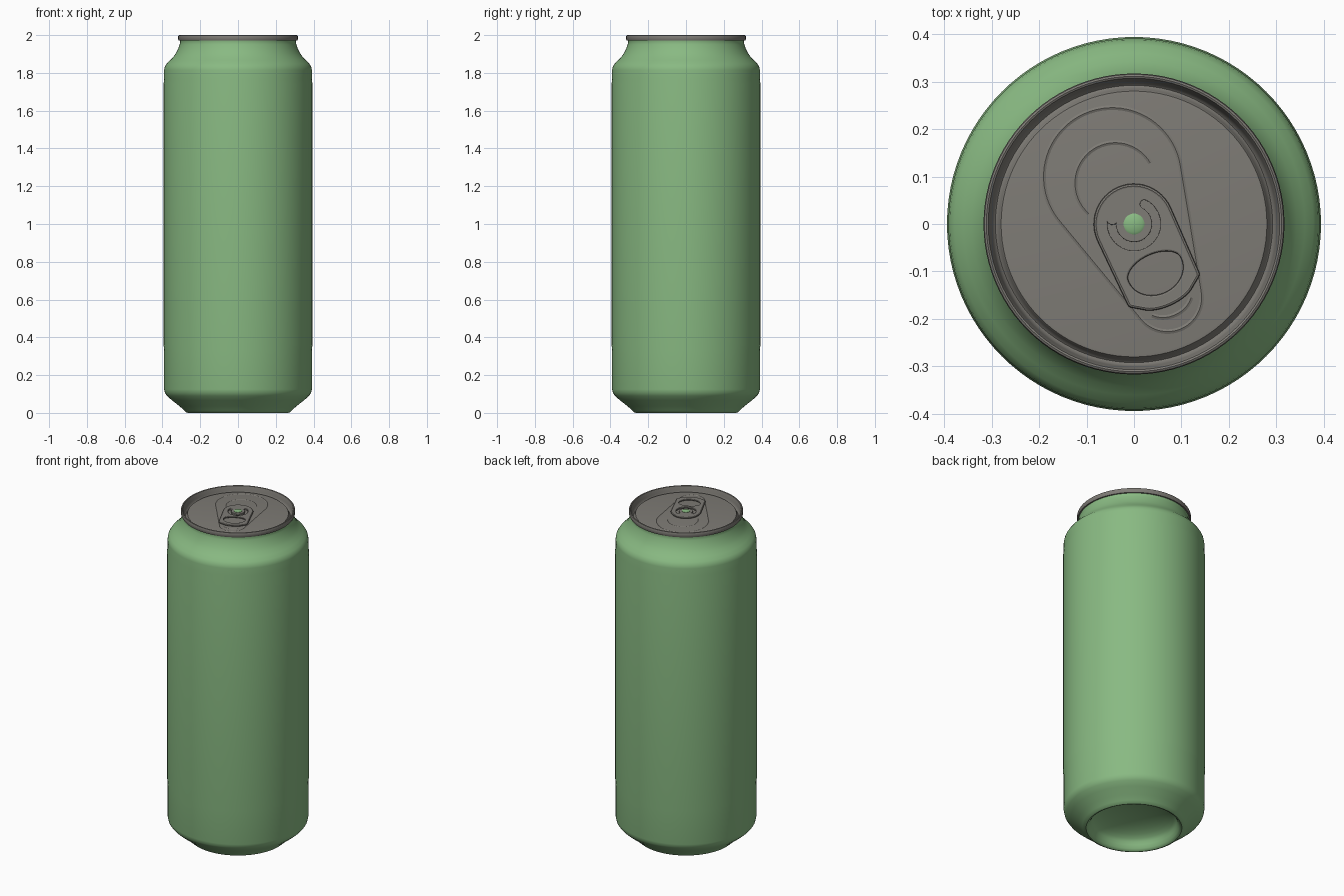
import bpy, bmesh, math
from mathutils import Matrix, Vector

cube = bpy.data.objects.get("Cube")
if cube:
    bpy.data.objects.remove(cube, do_unlink=True)

TAU = 2 * math.pi
PANEL_Z = 1.973               # height of the flat lid panel
TURN = math.radians(24.5)     # rotation of tab and embossing


def material(name, rgb):
    mat = bpy.data.materials.new(name)
    mat.use_nodes = True
    mat.diffuse_color = (*rgb, 1)
    mat.node_tree.nodes["Principled BSDF"].inputs["Base Color"].default_value = (*rgb, 1)
    return mat


green = material("can green", (0.25, 0.49, 0.225))
grey = material("lid grey", (0.21, 0.20, 0.18))


def smooth(obj, angle):
    bpy.ops.object.select_all(action="DESELECT")
    obj.select_set(True)
    bpy.context.view_layer.objects.active = obj
    bpy.ops.object.shade_smooth_by_angle(angle=math.radians(angle))


def lathe(name, profile, mat, steps=96, angle=40):
    """Revolve (radius, height) points around the z axis."""
    bm = bmesh.new()
    verts = [bm.verts.new((r, 0, z)) for r, z in profile]
    edges = [bm.edges.new(pair) for pair in zip(verts, verts[1:])]
    bmesh.ops.spin(bm, geom=verts + edges, cent=(0, 0, 0), axis=(0, 0, 1),
                   angle=TAU, steps=steps, use_duplicate=False)
    bmesh.ops.remove_doubles(bm, verts=bm.verts, dist=0.00005)
    bmesh.ops.recalc_face_normals(bm, faces=bm.faces)
    mesh = bpy.data.meshes.new(name)
    bm.to_mesh(mesh)
    bm.free()
    mesh.materials.append(mat)
    obj = bpy.data.objects.new(name, mesh)
    bpy.context.collection.objects.link(obj)
    smooth(obj, angle)
    return obj


def arc(cx, cy, r, start, end, n=24, ry=None):
    """Points along an arc, angles in degrees."""
    pts = []
    for i in range(n + 1):
        a = math.radians(start + (end - start) * i / n)
        pts.append((cx + r * math.cos(a), cy + (ry or r) * math.sin(a)))
    return pts


def curve_part(name, outlines, z, mat, closed=True, fill=True, extrude=0.0, bevel=0.0):
    """Filled plate or round bead from 2D outlines, turned with the tab, made into a mesh."""
    data = bpy.data.curves.new(name, "CURVE")
    data.dimensions = "2D" if fill else "3D"
    data.fill_mode = "BOTH" if fill else "FULL"
    data.extrude, data.bevel_depth, data.bevel_resolution = extrude, bevel, 2
    for pts in outlines:
        spline = data.splines.new("POLY")
        spline.points.add(len(pts) - 1)
        for point, (x, y) in zip(spline.points, pts):
            point.co = (x, y, 0, 1)
        spline.use_cyclic_u = closed
    data.materials.append(mat)
    obj = bpy.data.objects.new(name, data)
    bpy.context.collection.objects.link(obj)
    obj.matrix_world = Matrix.Translation(Vector((0, 0, z))) @ Matrix.Rotation(TURN, 4, "Z")
    bpy.ops.object.select_all(action="DESELECT")
    obj.select_set(True)
    bpy.context.view_layer.objects.active = obj
    bpy.ops.object.convert(target="MESH")
    smooth(obj, 40)
    return obj


# Body: domed base, standing ring, straight wall and neck
dome = [(0.24 * math.sin(i * math.pi / 16), 0.03 + 0.08 * math.cos(i * math.pi / 16))
        for i in range(9)]
lathe("can_body", dome + [
    (0.25, 0.012), (0.257, 0.003), (0.266, 0), (0.276, 0.004), (0.286, 0.014),
    (0.31, 0.036), (0.35, 0.067), (0.376, 0.09), (0.387, 0.106), (0.391, 0.125),
    (0.391, 0.33), (0.394, 0.36), (0.394, 1.74), (0.391, 1.77), (0.391, 1.815),
    (0.388, 1.832), (0.378, 1.848), (0.36, 1.866), (0.342, 1.885), (0.328, 1.905),
    (0.317, 1.928), (0.309, 1.95), (0.306, 1.964), (0.309, 1.976)], green)

# Lid: rolled rim, countersink groove and flat panel
lathe("lid", [
    (0.306, 1.97), (0.314, 1.971), (0.317, 1.977), (0.317, 1.992), (0.315, 1.998),
    (0.311, 2.0), (0.307, 1.998), (0.305, 1.992), (0.301, 1.972), (0.297, 1.954),
    (0.292, 1.95), (0.287, 1.954), (0.284, 1.966), (0.28, 1.972), (0.274, PANEL_Z),
    (0, PANEL_Z)], grey)

# Rivet: grey shoulder with a green head
lathe("rivet_shoulder", [(0.036, PANEL_Z), (0.033, 1.981), (0.022, 1.983), (0, 1.983)],
      grey, 32)
lathe("rivet_head", [(0.022, 1.981), (0.022, 1.989), (0.017, 1.992), (0, 1.993)], green, 32)

# Pull tab: outline, finger hole and curved slot around the rivet
outline = (arc(0, 0, 0.08, 0, 180) + arc(-0.07, -0.148, 0.008, 180, 240, 5)
           + arc(0, -0.158, 0.06, 205, 335, 14, 0.025) + arc(0.07, -0.148, 0.008, 300, 360, 5))
finger_hole = arc(0, -0.105, 0.064, 0, 180, 24, 0.036) + arc(0, -0.108, 0.064, 180, 360, 24, 0.054)
slot = (arc(0, 0, 0.058, 142, 398, 36) + arc(0.037, 0.029, 0.011, 38, 218, 6)[1:-1]
        + arc(0, 0, 0.036, 398, 142, 36) + arc(-0.037, 0.029, 0.011, -38, -218, 6)[1:-1])
curve_part("pull_tab", [outline, finger_hole, slot], 1.982, grey, extrude=0.003, bevel=0.002)
curve_part("tab_curled_edge", [outline], 1.983, grey, fill=False, bevel=0.005)
curve_part("finger_hole_edge", [finger_hole], 1.983, grey, fill=False, bevel=0.004)

# Embossed beads pressed into the panel
SUNK = PANEL_Z - 0.006
teardrop = arc(0, 0.11, 0.145, -16, 196, 40) + arc(0, -0.17, 0.072, 196, 344, 24)
curve_part("teardrop_bead", [teardrop], SUNK, grey, fill=False, bevel=0.008)
curve_part("opening_bead", [arc(0, 0.095, 0.085, 5, 205, 30)], SUNK, grey,
           closed=False, fill=False, bevel=0.008)
curve_part("finger_recess_bead", [arc(0, -0.165, 0.055, 215, 325, 16, 0.045)], SUNK, grey,
           closed=False, fill=False, bevel=0.008)
